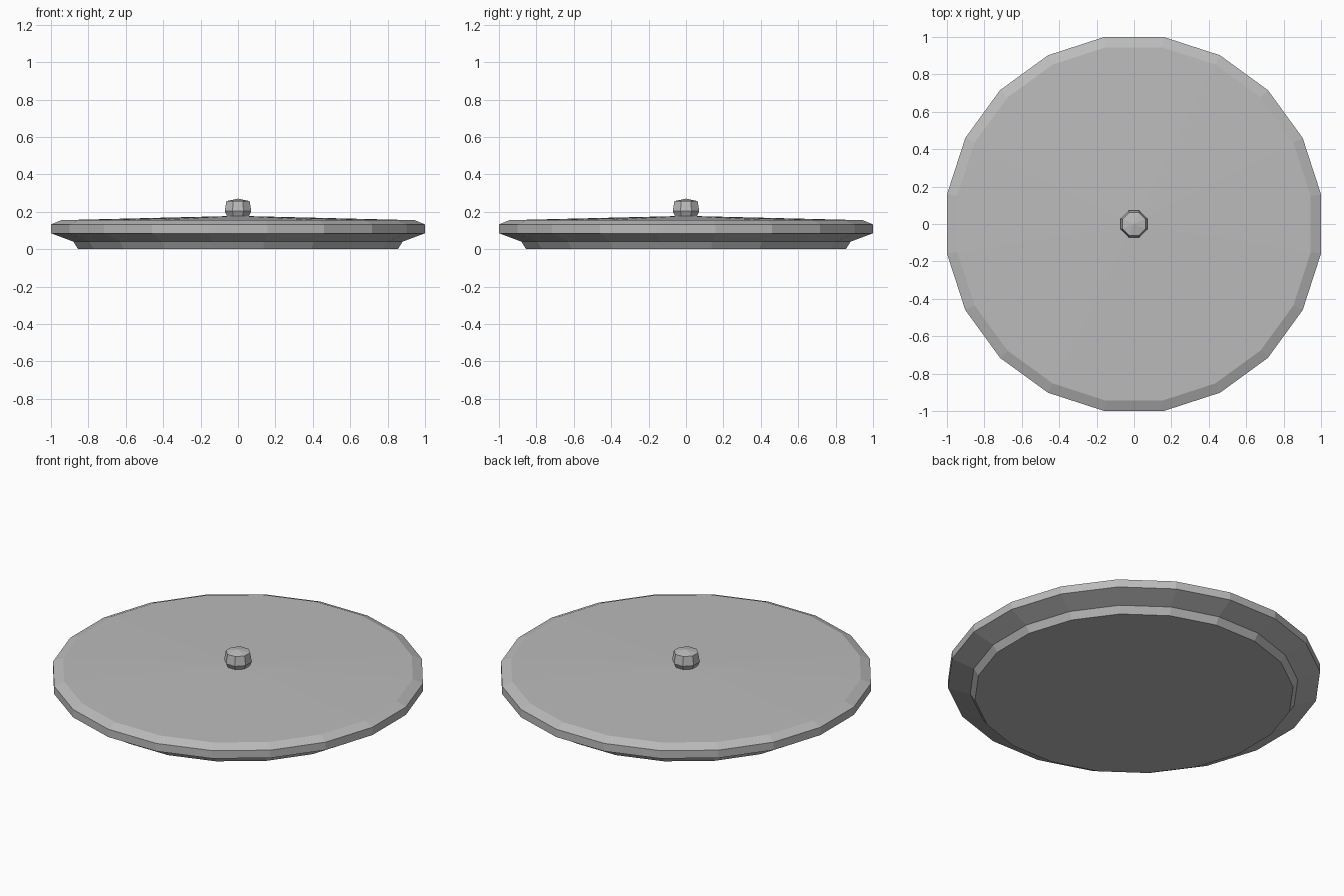
import bpy, bmesh, math

if "Cube" in bpy.data.objects:
    bpy.data.objects.remove(bpy.data.objects["Cube"])

grey = bpy.data.materials.new("plain grey")
grey.diffuse_color = (0.5, 0.5, 0.5, 1)
grey.use_nodes = True
grey.node_tree.nodes["Principled BSDF"].inputs["Base Color"].default_value = grey.diffuse_color


def lathe(name, profile, sides):
    """Faceted solid of revolution; profile is (half width across flats, z), bottom to top."""
    bm = bmesh.new()
    rings = []
    for w, z in profile:
        if w == 0:
            rings.append([bm.verts.new((0, 0, z))] * sides)
            continue
        r = w / math.cos(math.pi / sides)
        angles = [2 * math.pi * (i + 0.5) / sides for i in range(sides)]
        rings.append([bm.verts.new((r * math.cos(a), r * math.sin(a), z)) for a in angles])
    bm.faces.new(rings[0][::-1])
    for low, high in zip(rings, rings[1:]):
        for i in range(sides):
            j = (i + 1) % sides
            quad = [low[i], low[j], high[j], high[i]]
            bm.faces.new(list(dict.fromkeys(quad)))
    mesh = bpy.data.meshes.new(name)
    bm.to_mesh(mesh)
    bm.free()
    mesh.materials.append(grey)
    obj = bpy.data.objects.new(name, mesh)
    bpy.context.collection.objects.link(obj)
    return obj


# round lid: stepped foot, flared underside, rim band, bevel and shallow cone top
lathe("lid", [(0.855, 0), (0.88, 0.04), (1, 0.085), (1, 0.132),
              (0.945, 0.155), (0, 0.178)], 20)

# small eight-sided knob in the centre
lathe("knob", [(0.055, 0.17), (0.071, 0.203), (0.062, 0.257), (0, 0.27)], 8)
